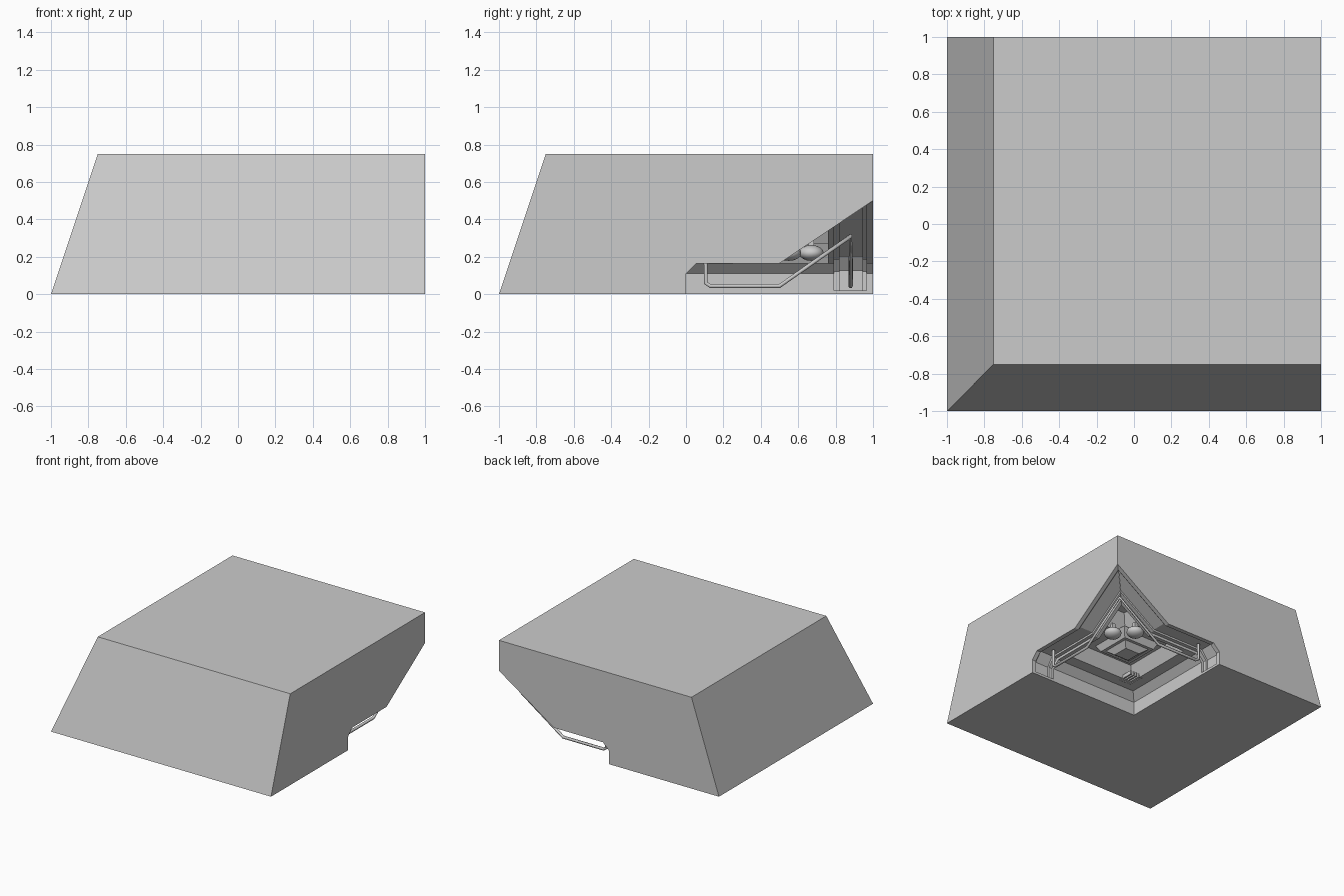
import bpy, bmesh
from mathutils import Matrix, Vector

if "Cube" in bpy.data.objects:
    bpy.data.objects.remove(bpy.data.objects["Cube"])


def mesh_object(name, verts, faces):
    me = bpy.data.meshes.new(name)
    bm = bmesh.new()
    vs = [bm.verts.new(v) for v in verts]
    for f in faces:
        bm.faces.new([vs[i] for i in f])
    bmesh.ops.recalc_face_normals(bm, faces=bm.faces)
    bm.to_mesh(me)
    bm.free()
    ob = bpy.data.objects.new(name, me)
    bpy.context.collection.objects.link(ob)
    return ob


def loft(name, a, b, swap=False):
    """Solid between two matching outlines; swap mirrors it over the x=y diagonal."""
    pts = [(p[1], p[0], p[2]) if swap else p for p in a + b]
    n = len(a)
    faces = [list(range(n)), list(range(n, 2 * n))]
    faces += [[i, (i + 1) % n, n + (i + 1) % n, n + i] for i in range(n)]
    return mesh_object(name, pts, faces)


def boolean(ob, cutter, op='DIFFERENCE'):
    m = ob.modifiers.new("cut", 'BOOLEAN')
    m.operation, m.solver, m.object = op, 'EXACT', cutter
    bpy.context.view_layer.objects.active = ob
    bpy.ops.object.modifier_apply(modifier=m.name)
    bpy.data.objects.remove(cutter)


def rect(x0, y0, x1, y1, z):
    return [(x0, y0, z), (x1, y0, z), (x1, y1, z), (x0, y1, z)]


def slope(y):
    return .165 + (y - .5) * .67


def arch(x, start, end, d, floor):
    """Arch outline in the plane at x, grown outward by d."""
    s = start - d
    return [(x, s, floor), (x, s, .11 + d * .5), (x, s + .055, .165 + d),
            (x, .5 - d * .3, .165 + d), (x, end, slope(end) + d * 1.2), (x, end, floor)]


def vault(name, lo, hi, d=0):
    """Corner space under two crossing arches."""
    a = loft(name, arch(lo - d, lo, hi, d, -.1), arch(hi, lo, hi, d, -.1))
    b = loft("cutter", arch(lo - d, lo, hi, d, -.1), arch(hi, lo, hi, d, -.1), True)
    boolean(a, b, 'INTERSECT')
    return a


# main block, sloped on the front and left
block = loft("corner_block", rect(-1, -1, 1, 1, 0), rect(-.75, -.75, 1, 1, .75))

# arched corner recess, with a deeper pit inside it
boolean(block, vault("recess", 0, 1.2))
boolean(block, loft("pit", rect(.12, .12, .76, .76, .1), rect(.2, .2, .76, .76, .27)))
boolean(block, loft("pit_peak", rect(.45, .45, .76, .76, .1), rect(.6, .6, .76, .76, .4)))

# channels that follow each arch
for swap in (False, True):
    for lo, hi, d in ((.79, .965, .02), (.82, .945, .035)):
        boolean(block, loft("channel", arch(lo, 0, lo + .002, d, .02),
                            arch(hi, 0, hi + .002, d, .02), swap))

# bent pipe rail running round both arches
half = [(.88, .105, .19), (.88, .105, .06), (.88, .13, .043), (.88, .5, .043)]
path = half + [(.88, .88, .31)] + [(y, x, z) for x, y, z in reversed(half)]
cu = bpy.data.curves.new("pipe_rail", 'CURVE')
cu.dimensions = '3D'
cu.bevel_depth, cu.bevel_resolution, cu.use_fill_caps = .012, 1, True
sp = cu.splines.new('POLY')
sp.points.add(len(path) - 1)
for p, co in zip(sp.points, path):
    p.co = (*co, 1)
bpy.context.collection.objects.link(bpy.data.objects.new("pipe_rail", cu))

# stepped hub hanging in the pit
loft("hub_base", rect(.24, .24, .6, .6, .29), rect(.28, .28, .56, .56, .22))
loft("hub_tip", rect(.3, .3, .54, .54, .225), rect(.37, .37, .5, .5, .175))

# grille slats near the inner corner
for i in range(5):
    t = .13 + i * .025
    loft("grille_slat", rect(t, .12, t + .012, .25, .19), rect(t, .12, t + .012, .25, .16))

# pair of rounded lamps
for i, (x, y) in enumerate(((.67, .55), (.55, .67))):
    me = bpy.data.meshes.new("lamp")
    bm = bmesh.new()
    bmesh.ops.create_uvsphere(bm, u_segments=16, v_segments=8, radius=.06)
    bm.to_mesh(me)
    bm.free()
    ob = bpy.data.objects.new("lamp", me)
    ob.location = (x, y, .22)
    ob.scale = (1.1, 1.1, .7)
    bpy.context.collection.objects.link(ob)
    bpy.context.view_layer.objects.active = ob
    ob.select_set(True)
    bpy.ops.object.shade_smooth_by_angle()
    ob.select_set(False)
    # lamp stem up to the pit ceiling
    loft("lamp_stem", rect(x - .015, y - .015, x + .015, y + .015, .22),
         rect(x - .015, y - .015, x + .015, y + .015, .36 if i > 1 else .3))
